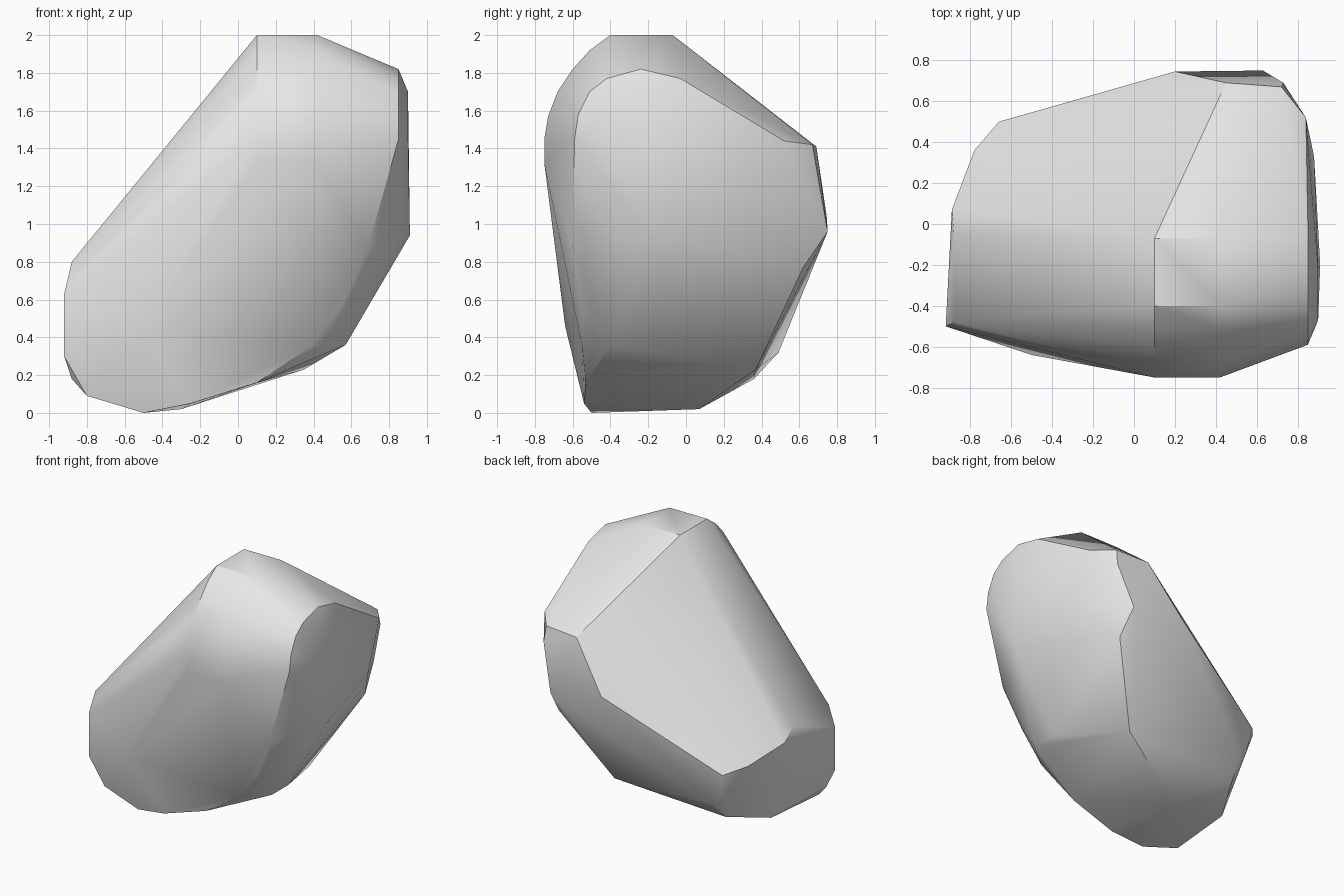
import bpy
import bmesh
from math import radians

cube = bpy.data.objects.get("Cube")
if cube:
    bpy.data.objects.remove(cube, do_unlink=True)


def flat_material(name, color):
    mat = bpy.data.materials.new(name)
    mat.use_nodes = True
    mat.diffuse_color = color
    bsdf = mat.node_tree.nodes["Principled BSDF"]
    bsdf.inputs["Base Color"].default_value = color
    return mat


def add_hull(name, outlines, material):
    """Wrap a convex stone surface around the given outlines."""
    bm = bmesh.new()
    for outline in outlines:
        for point in outline:
            bm.verts.new(point)
    result = bmesh.ops.convex_hull(bm, input=bm.verts[:])
    loose = set(result["geom_interior"]) | set(result["geom_unused"])
    loose_verts = [item for item in loose if isinstance(item, bmesh.types.BMVert)]
    bmesh.ops.delete(bm, geom=loose_verts, context="VERTS")
    # merge triangles that lie in one facet
    bmesh.ops.dissolve_limit(bm, angle_limit=radians(2), verts=bm.verts[:], edges=bm.edges[:])
    bmesh.ops.recalc_face_normals(bm, faces=bm.faces[:])
    mesh = bpy.data.meshes.new(name)
    bm.to_mesh(mesh)
    bm.free()
    mesh.materials.append(material)
    rock = bpy.data.objects.new(name, mesh)
    bpy.context.collection.objects.link(rock)
    bpy.ops.object.select_all(action="DESELECT")
    rock.select_set(True)
    bpy.context.view_layer.objects.active = rock
    bpy.ops.object.shade_smooth_by_angle(angle=radians(30))
    return rock


# flat crown and the rounded brow below it, swept between two x positions
brow_profile = [(-.07, 2), (-.4, 2), (-.51, 1.92), (-.6, 1.82), (-.68, 1.7),
                (-.73, 1.57), (-.75, 1.45), (-.75, 1.32)]
crown = [(x, y, z) for x in (.1, .42) for y, z in brow_profile]

# rounded rim of the +x cheek, and the facet it encloses
cheek_rim_profile = [(-.59, 1.45), (-.57, 1.58), (-.51, 1.7), (-.42, 1.77),
                     (-.24, 1.82), (-.03, 1.77)]
cheek_rim = [(.85, y, z) for y, z in cheek_rim_profile]
cheek = [(.9, -.47, 1.5), (.9, -.22, 1.7), (.91, -.2, .94),
         (.84, .52, 1.44), (.88, .33, 1.11)]

# long front facet running down to the foot
front = [(.69, -.6, .88), (.55, -.56, .58), (.38, -.55, .35), (.1, -.53, .16),
         (-.25, -.54, .05), (-.5, -.64, .46), (-.5, -.5, 0)]

# blunt end on the -x side
blunt_end = [(-.88, -.48, .8), (-.88, -.05, .8), (-.89, .07, .72),
             (-.78, .36, .62), (-.66, .5, .57), (-.92, -.5, .3),
             (-.92, -.5, .63), (-.88, -.45, .18), (-.8, -.48, .09)]

# back ridge and its upper break
back = [(.45, .69, 1.41), (.72, .67, 1.42), (.73, .69, 1.3),
        (.63, .75, .96), (.2, .745, 1.04), (.65, .62, .77)]

# underside facets
underside = [(.57, -.4, .36), (.57, -.2, .36), (.5, .39, .48), (.35, .37, .23),
             (-.56, .49, .32), (-.63, .46, .37), (-.59, .36, .18),
             (-.76, .05, .1), (-.3, .07, .02)]

stone_grey = flat_material("stone_grey", (.8, .8, .8, 1))
add_hull("boulder", [crown, cheek_rim, cheek, front, blunt_end, back, underside], stone_grey)
